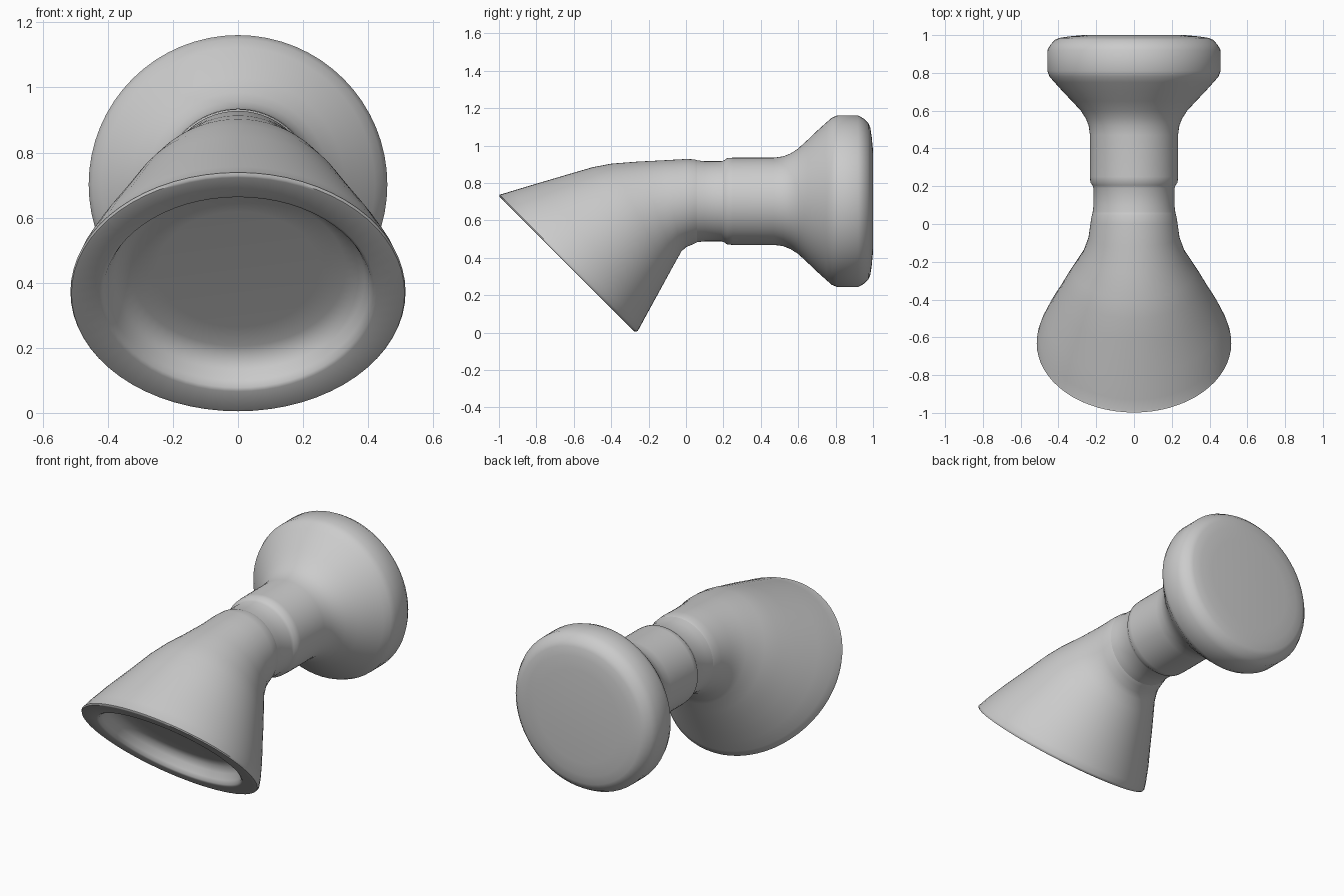
import bpy, bmesh, math
from mathutils import Vector

if "Cube" in bpy.data.objects:
    bpy.data.objects.remove(bpy.data.objects["Cube"])

SEG = 64
AXIS_Z = 0.702


def loft(name, rings, cap_end=False):
    """Skin elliptical rings, each given as (top (y,z), bottom (y,z), half width)."""
    bm = bmesh.new()
    loops = []
    for top, bot, w in rings:
        t, b = Vector((0, *top)), Vector((0, *bot))
        c, up = (t + b) / 2, (t - b) / 2
        loops.append([bm.verts.new(c + up * math.cos(a) + Vector((w * math.sin(a), 0, 0)))
                      for a in (2 * math.pi * i / SEG for i in range(SEG))])
    for l0, l1 in zip(loops, loops[1:]):
        for i in range(SEG):
            j = (i + 1) % SEG
            bm.faces.new((l0[i], l0[j], l1[j], l1[i]))
    if cap_end:
        bm.faces.new(loops[-1][::-1])
    bmesh.ops.recalc_face_normals(bm, faces=bm.faces)
    # the first side face at the top should point up
    bm.faces.ensure_lookup_table()
    if bm.faces[0].normal.z < 0:
        bmesh.ops.reverse_faces(bm, faces=bm.faces)
    me = bpy.data.meshes.new(name)
    bm.to_mesh(me)
    bm.free()
    ob = bpy.data.objects.new(name, me)
    bpy.context.collection.objects.link(ob)
    bpy.ops.object.select_all(action='DESELECT')
    ob.select_set(True)
    bpy.context.view_layer.objects.active = ob
    bpy.ops.object.shade_smooth_by_angle(angle=math.radians(40))
    return ob


def circle(y, r):
    return ((y, AXIS_Z + r), (y, AXIS_Z - r), r)


# straight neck flaring to the round end knob
profile = [(0.06, .219), (0.10, .214), (0.19, .214), (0.205, .220), (0.22, .231),
           (0.25, .233), (0.47, .233), (0.52, .240), (0.56, .256), (0.60, .282),
           (0.65, .328), (0.70, .376), (0.75, .421), (0.78, .447), (0.81, .459),
           (0.92, .459), (0.95, .442), (0.975, .418), (0.985, .395), (0.993, .345), (1.0, .27)]
loft("neck_and_knob", [circle(y, r) for y, r in profile], cap_end=True)


# disc-shaped face of the head, tilted 45 degrees: radius and inward depth
def face_ring(r, depth):
    k = math.sqrt(0.5)
    cy, cz = -0.636 + depth * k, 0.367 + depth * k
    return ((cy - r * k, cz + r * k), (cy + r * k, cz - r * k), min(r, .515))


# angled flared head with recessed face
head = [circle(0.06, .219),
        ((0.045, .926), (0.04, .473), .224),
        ((0.0, .928), (0.0, .457), .231),
        ((-.12, .921), (-.025, .433), .241),
        ((-.26, .914), (-.055, .380), .271),
        ((-.40, .903), (-.09, .316), .322),
        ((-.50, .884), (-.125, .252), .362),
        ((-.62, .849), (-.16, .188), .403),
        ((-.80, .796), (-.205, .106), .464),
        ((-.93, .757), (-.24, .041), .502),
        ((-.985, .740), (-.257, .010), .514),
        face_ring(.519, .007), face_ring(.512, 0), face_ring(.505, -.001),
        face_ring(.425, -.001), face_ring(.414, .005), face_ring(.404, .025),
        face_ring(.39, .06), face_ring(.368, .088), face_ring(.33, .102),
        face_ring(.25, .105)]
loft("angled_head", head, cap_end=True)
